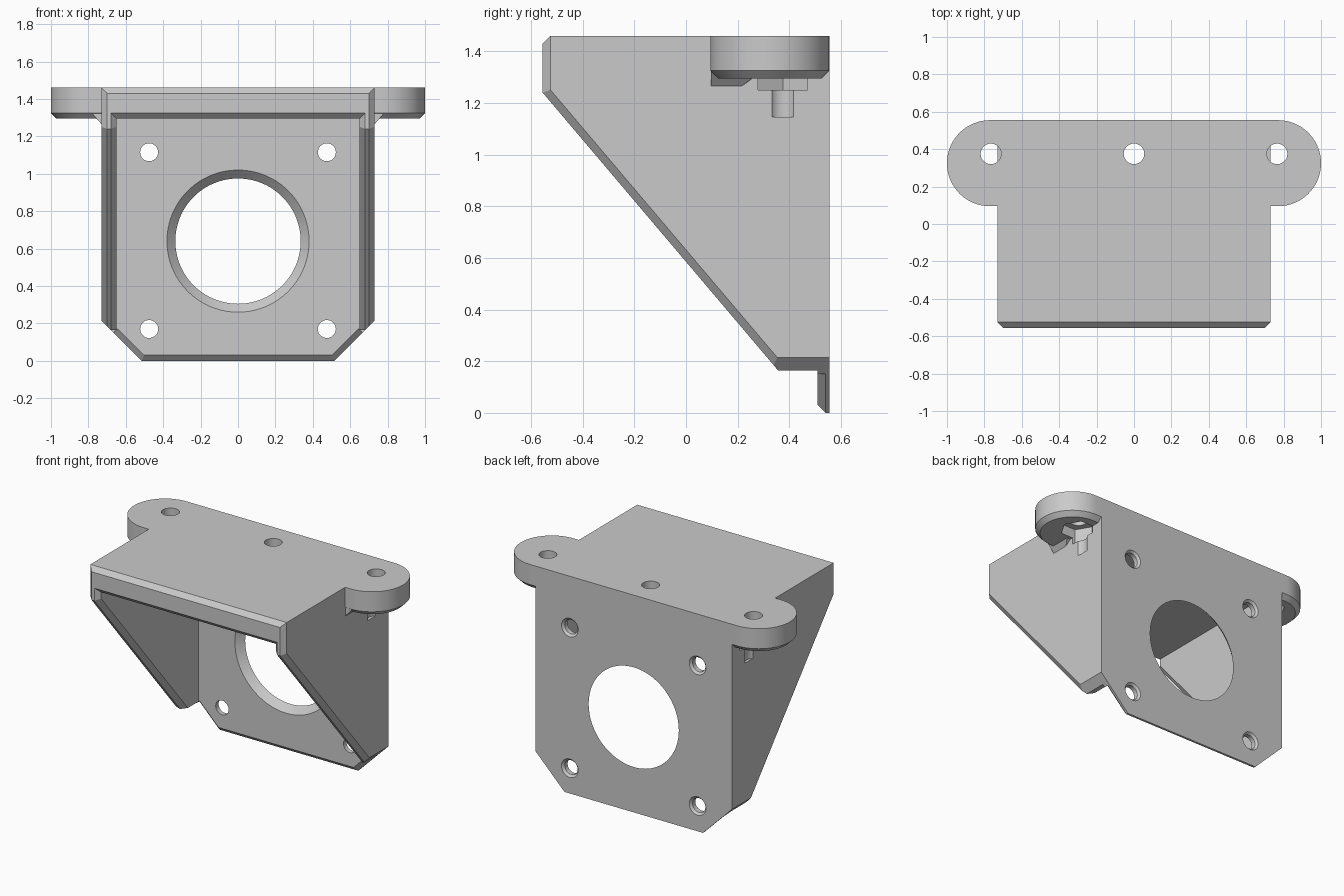
import bpy, bmesh, math
from mathutils import Vector

cube = bpy.data.objects.get("Cube")
if cube:
    bpy.data.objects.remove(cube)

SHADE = (0.59, 0.59, 0.59, 1)
grey = bpy.data.materials.new("plain grey")
grey.use_nodes = True
grey.diffuse_color = SHADE
grey.node_tree.nodes["Principled BSDF"].inputs["Base Color"].default_value = SHADE


def make(name, bm):
    bmesh.ops.recalc_face_normals(bm, faces=bm.faces)
    mesh = bpy.data.meshes.new(name)
    bm.to_mesh(mesh)
    bm.free()
    mesh.materials.append(grey)
    ob = bpy.data.objects.new(name, mesh)
    bpy.context.collection.objects.link(ob)
    return ob


def hull(name, pts):
    """Convex solid around a set of points."""
    bm = bmesh.new()
    for p in pts:
        bm.verts.new(p)
    res = bmesh.ops.convex_hull(bm, input=bm.verts)
    loose = {g for g in res["geom_interior"] + res["geom_unused"] if isinstance(g, bmesh.types.BMVert)}
    bmesh.ops.delete(bm, geom=list(loose), context='VERTS')
    bmesh.ops.dissolve_limit(bm, angle_limit=0.01, verts=bm.verts, edges=bm.edges)
    return make(name, bm)


def ring(x, y, z, r, n, axis='Z'):
    """Points of a circle whose axis is Z or Y."""
    pts = []
    for i in range(n):
        a = math.tau * i / n
        c, s = r * math.cos(a), r * math.sin(a)
        pts.append((x + c, y + s, z) if axis == 'Z' else (x + c, y, z + s))
    return pts


def boolean(target, other, op):
    mod = target.modifiers.new(other.name, 'BOOLEAN')
    mod.operation, mod.solver, mod.object = op, 'EXACT', other
    deps = bpy.context.evaluated_depsgraph_get()
    mesh = bpy.data.meshes.new_from_object(target.evaluated_get(deps))
    target.modifiers.clear()
    target.data = mesh
    bpy.data.objects.remove(other)


HW, BACK, TOP = 0.73, 0.555, 1.46
INNER, PLATE, UNDER, C = 0.65, 0.51, 1.295, 0.03
FOOT = 0.165
slope_top = Vector((0, -BACK, 1.24))
slope_end = Vector((0, 0.496, 0))

# Outer block: side profile extruded across the width, front edges chamfered
profile = [(-BACK, TOP), slope_top.yz, slope_end.yz, (BACK, 0), (BACK, TOP)]
bm = bmesh.new()
left = [bm.verts.new((HW, y, z)) for y, z in profile]
right = [bm.verts.new((-HW, y, z)) for y, z in profile]
bm.faces.new(left)
bm.faces.new(right[::-1])
for i in range(len(profile)):
    j = (i + 1) % len(profile)
    bm.faces.new((left[i], right[i], right[j], left[j]))
bmesh.ops.recalc_face_normals(bm, faces=bm.faces)
edges = [bm.edges.get((left[0], right[0]))]
for side in (left, right):
    edges += [bm.edges.get((side[0], side[1])), bm.edges.get((side[1], side[2]))]
bmesh.ops.bevel(bm, geom=edges, offset=C, segments=1, affect='EDGES')
bracket = make("motor_bracket", bm)

# Screw ears with a chamfered underside, and the small gussets below them
for s in (-1, 1):
    pts = []
    for x in (0.77, 0.67):
        for z, r in ((TOP, 0.23), (UNDER + C, 0.23), (UNDER, 0.2)):
            pts += ring(s * x, 0.325, z, r, 72)
    boolean(bracket, hull("ear", pts), 'UNION')
    gusset = [(s * x, y, z) for x, z, far in ((0.7, 1.34, 0.32), (0.7, 1.265, 0.215),
                                              (HW, 1.265, 0.215), (0.795, 1.34, 0.32))
              for y in (0.097, far)]
    boolean(bracket, hull("gusset", gusset), 'UNION')

# Open cavity between the walls
cutters = [hull("cavity", [(x, y, z) for x in (-INNER, INNER) for y in (-1, PLATE) for z in (-1, UNDER)])]

# Flared mouth: chamfers on the inner front edges of the plate and walls
mouth, flare = [], []
along = (slope_end - slope_top).normalized()
inward = Vector((0, -along.z, along.y))
for depth in (-C, C):
    grow = C - depth
    for s in (-1, 1):
        x = s * (INNER + grow)
        mouth += [(x, depth - BACK, z) for z in (1.0, UNDER + grow)]
        flare += [Vector((x, 0, 0)) + slope_top + along * t + inward * depth for t in (-0.15, 1.44)]
cutters += [hull("mouth", mouth), hull("slope_flare", flare)]

# Chamfer along the lower front edge of the back plate
wedge = [(0.45, -0.1), (0.45, 0.09), (0.64, -0.1)]
cutters.append(hull("lower_chamfer", [(x, y, z) for x in (-0.6, 0.6) for y, z in wedge]))

for s in (-1, 1):
    # Clipped lower corners, their chamfer, and the blunt lower end of the walls
    cutters.append(hull("corner_cut", [(s * x, y, z) for y in (-1, 1)
                                       for x, z in ((0.415, -0.1), (1.015, 0.5), (1.015, -0.1))]))
    k = math.sqrt(0.5)
    cutters.append(hull("corner_chamfer", [(s * (0.515 + t - k * d), y, t + k * d)
                                           for t in (-0.1, 0.15) for y, d in wedge]))
    cutters.append(hull("foot_cut", [(s * x, y, z) for x in (0.63, 0.72)
                                     for y in (0, PLATE) for z in (-0.1, FOOT)]))
    # Motor screw holes, countersunk at the back
    for z in (0.17, 1.115):
        cutters.append(hull("screw_hole", ring(s * 0.475, 0.4, z, 0.048, 32, 'Y')
                            + ring(s * 0.475, 0.6, z, 0.048, 32, 'Y')))
        cutters.append(hull("countersink", ring(s * 0.475, 0.54, z, 0.047, 32, 'Y')
                            + ring(s * 0.475, BACK + 0.001, z, 0.063, 32, 'Y')))

# Tapered central opening
cutters.append(hull("shaft_opening", ring(0, PLATE - 0.01, 0.64, 0.39, 96, 'Y')
                    + ring(0, BACK + 0.005, 0.64, 0.33, 96, 'Y')))

# Mounting holes through the top, with hexagonal pockets underneath
for x in (-0.765, 0, 0.765):
    cutters.append(hull("mount_hole", ring(x, 0.375, 1.145, 0.055, 32) + ring(x, 0.375, 1.6, 0.055, 32)))
    cutters.append(hull("nut_pocket", ring(x, 0.375, 1.25, 0.11, 6) + ring(x, 0.375, 1.36, 0.11, 6)))

for cutter in cutters:
    boolean(bracket, cutter, 'DIFFERENCE')

# Sharp edges stay crisp, round walls are smooth
bpy.ops.object.select_all(action='DESELECT')
bracket.select_set(True)
bpy.context.view_layer.objects.active = bracket
bpy.ops.object.shade_smooth_by_angle(angle=math.radians(25))
